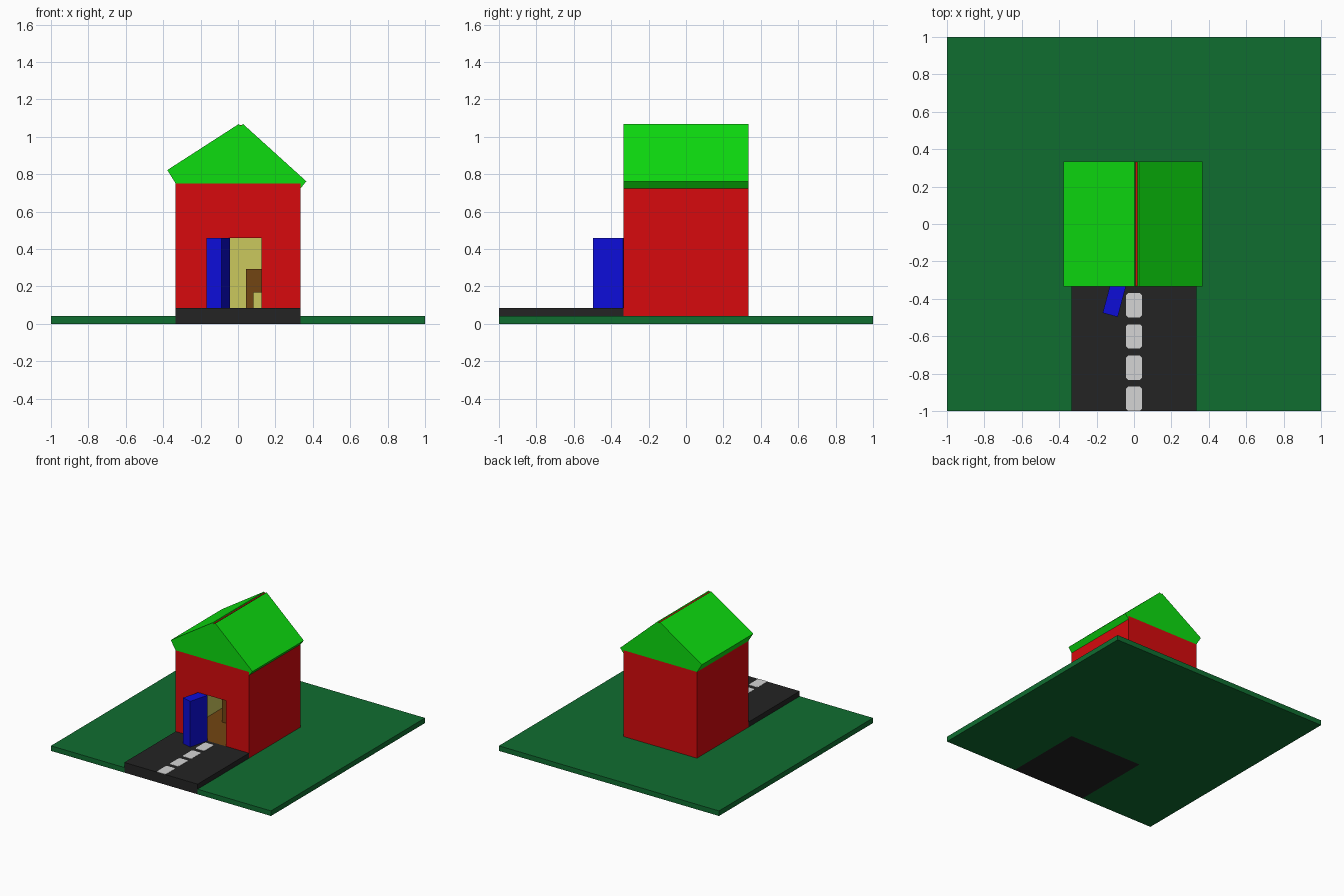
import bpy, bmesh, math
from mathutils import Matrix, Vector

if "Cube" in bpy.data.objects:
    bpy.data.objects.remove(bpy.data.objects["Cube"])


def mat(name, r, g, b):
    m = bpy.data.materials.new(name)
    m.diffuse_color = (r, g, b, 1)
    m.use_nodes = True
    m.node_tree.nodes["Principled BSDF"].inputs["Base Color"].default_value = m.diffuse_color
    return m


RED = mat("wall red", 0.68, 0.003, 0.004)
ROOF = mat("roof green", 0.004, 0.72, 0.005)
GRASS = mat("grass green", 0.005, 0.155, 0.03)
ROAD = mat("asphalt", 0.017, 0.017, 0.017)
WHITE = mat("road white", 0.66, 0.66, 0.66)
BLUE = mat("door blue", 0.004, 0.004, 0.68)
YELLOW = mat("interior yellow", 0.6, 0.58, 0.11)
BROWN = mat("wood brown", 0.17, 0.06, 0.006)

U = 1 / 24  # modelling unit
H = 8 * U   # half width of the house


def prism(name, pts, lo, hi, material, axis="z"):
    """Extrude a flat outline along z (points are x,y) or y (points are x,z)."""
    bm = bmesh.new()
    place = (lambda a, b: (a, b, lo)) if axis == "z" else (lambda a, b: (a, lo, b))
    face = bm.faces.new([bm.verts.new(place(a, b)) for a, b in pts])
    top = bmesh.ops.extrude_face_region(bm, geom=[face])
    step = Vector((0, 0, hi - lo)) if axis == "z" else Vector((0, hi - lo, 0))
    verts = [g for g in top["geom"] if isinstance(g, bmesh.types.BMVert)]
    bmesh.ops.translate(bm, verts=verts, vec=step)
    bmesh.ops.recalc_face_normals(bm, faces=bm.faces)
    me = bpy.data.meshes.new(name)
    bm.to_mesh(me)
    bm.free()
    me.materials.append(material)
    ob = bpy.data.objects.new(name, me)
    bpy.context.collection.objects.link(ob)
    return ob


def box(name, x0, x1, y0, y1, z0, z1, material):
    return prism(name, [(x0, y0), (x1, y0), (x1, y1), (x0, y1)], z0, z1, material)


# Lawn with a notch for the road
prism("lawn", [(-1, -1), (-H, -1), (-H, -H), (H, -H), (H, -1), (1, -1), (1, 1), (-1, 1)],
      0, U, GRASS)
box("road", -H, H, -1, -H, 0, 2 * U, ROAD)

# Road dashes with clipped corners
for i in range(4):
    y0, y1, w, c = -1 + i * 0.167, -0.87 + i * 0.167, U, 0.01
    prism(f"road_dash_{i + 1}",
          [(-w + c, y0), (w - c, y0), (w, y0 + c), (w, y1 - c),
           (w - c, y1), (-w + c, y1), (-w, y1 - c), (-w, y0 + c)],
          2 * U, 2 * U + 0.002, WHITE)

# Walls: front with doorway, back and two sides
D, TOP, DOOR_TOP = 3 * U, 18 * U, 11 * U
prism("front_wall", [(-H, U), (-D, U), (-D, DOOR_TOP), (D, DOOR_TOP), (D, U),
                     (H, U), (H, TOP), (-H, TOP)], -H, -H + U, RED, "y")
box("back_wall", -H, H, H - U, H, U, TOP, RED)
box("left_wall", -H, -H + U, -H + U, H - U, U, TOP, RED)
box("right_wall", H - U, H, -H + U, H - U, U, TOP, RED)

# Interior lining, floor and ceiling
I, T = H - U, 0.006
box("back_lining", -I, I, I - T, I, 2 * U, TOP - U, YELLOW)
for side, s in (("left", -1), ("right", 1)):
    x0, x1 = sorted((s * I, s * (I - T)))
    box(side + "_lining", x0, x1, -I, I - T, 2 * U, TOP - U, YELLOW)
prism("front_lining", [(-I, 2 * U), (-D, 2 * U), (-D, DOOR_TOP), (D, DOOR_TOP),
                       (D, 2 * U), (I, 2 * U), (I, TOP - U), (-I, TOP - U)],
      -I, -I + T, YELLOW, "y")
box("ceiling", -I, I, -I, I, TOP - U, TOP - 0.005, YELLOW)
box("floor", -I, I, -H, I, U, 2 * U, BROWN)

# Table and stool inside
box("table_top", U, 6 * U, 0, 5 * U, 4 * U, 7 * U, BROWN)
for i, x in enumerate((U, 5 * U)):
    for j, y in enumerate((0, 4 * U)):
        box(f"table_leg_{i}{j}", x, x + U, y, y + U, 2 * U, 4 * U, BROWN)
box("stool", -3.5 * U, -1.5 * U, 0, 2 * U, 2 * U, 7 * U, BROWN)

# Door standing ajar, turned 15 degrees
door = box("door", -2 * U, 0, 0, 4 * U, 2 * U, DOOR_TOP, BLUE)
door.data.transform(Matrix.Translation((-0.087, -0.497, 0)) @
                    Matrix.Rotation(-math.radians(15), 4, "Z"))

# Lopsided roof with a small groove along the ridge
prism("roof", [(-H, TOP), (-0.378, 0.822), (0.004, 1.068), (0.014, 1.058), (0.027, 1.068),
               (0.365, 0.762), (H, 0.722), (H - 0.004, TOP)], -H, H, ROOF, "y")
box("ridge_strip", 0.009, 0.020, -H + 0.002, H - 0.002, 1.05, 1.0635, RED)
